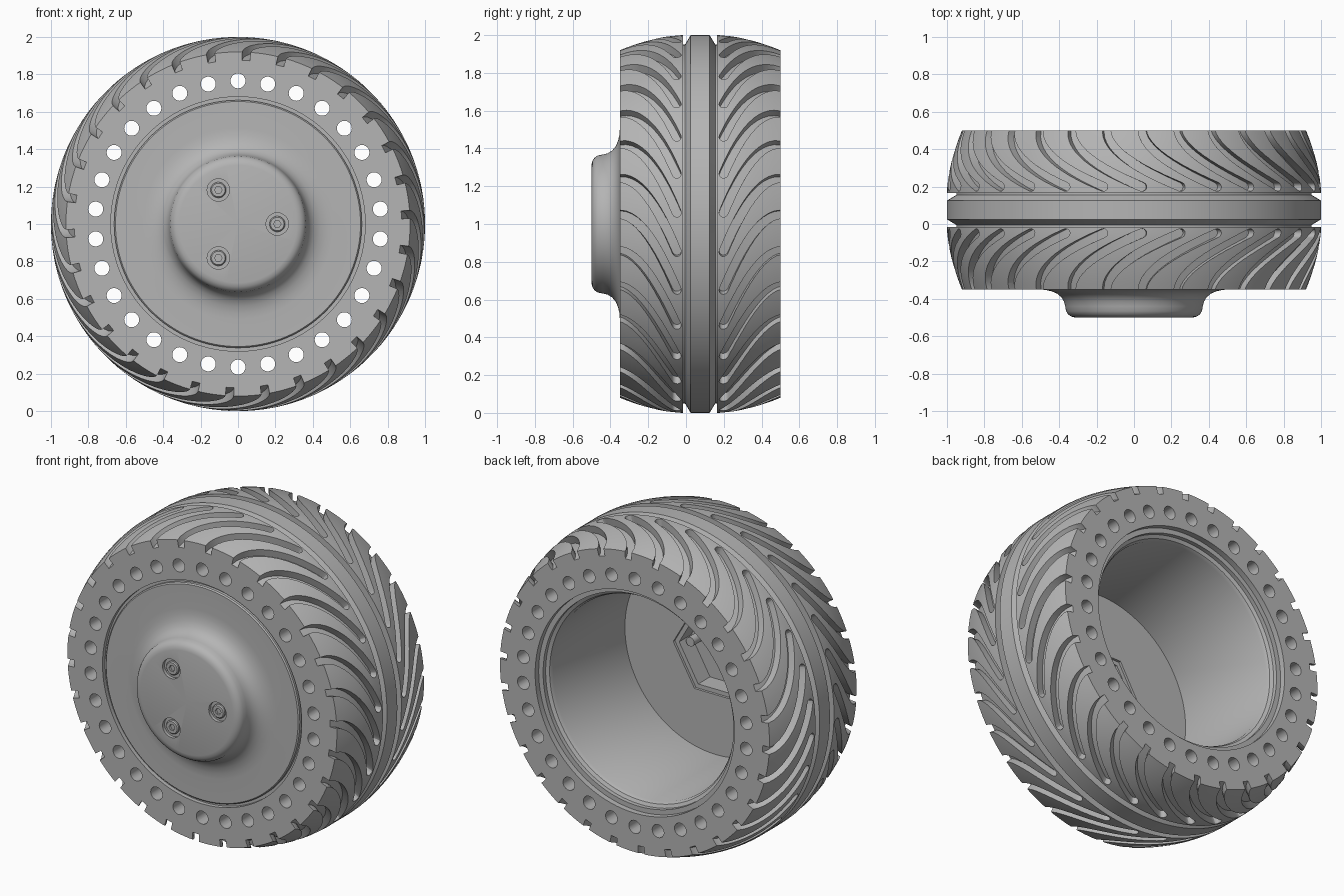
import bpy, bmesh
from math import sin, cos, pi, radians, sqrt

cube = bpy.data.objects.get("Cube")
if cube:
    bpy.data.objects.remove(cube, do_unlink=True)

GREY = (0.46, 0.46, 0.46, 1)
mat = bpy.data.materials.new("plain_grey")
mat.use_nodes = True
mat.diffuse_color = GREY
mat.node_tree.nodes["Principled BSDF"].inputs["Base Color"].default_value = GREY

MID = 0.075      # y of the tyre's middle plane
HALF = 0.425     # half the tyre width
COUNT = 30       # tread blocks and side holes


def polar(r, a, y, cx=0, cz=1):
    return (cx + r * cos(a), y, cz + r * sin(a))


def lathe(bm, profile, steps, cx=0, cz=1, closed=False):
    """Revolve (radius, y) points around an axis parallel to y."""
    rings = []
    for r, y in profile:
        if r == 0:
            rings.append([bm.verts.new((cx, y, cz))] * steps)
        else:
            rings.append([bm.verts.new(polar(r, 2 * pi * i / steps, y, cx, cz))
                          for i in range(steps)])
    pairs = list(zip(rings, rings[1:]))
    if closed:
        pairs.append((rings[-1], rings[0]))
    for a, b in pairs:
        for i in range(steps):
            j = (i + 1) % steps
            corners = list(dict.fromkeys((a[i], a[j], b[j], b[i])))
            if len(corners) > 2:
                bm.faces.new(corners)


def rod(bm, r, y0, y1, steps, cx, cz):
    lathe(bm, [(0, y0), (r, y0), (r, y1), (0, y1)], steps, cx, cz)


def finish(bm, name):
    bmesh.ops.recalc_face_normals(bm, faces=bm.faces[:])
    mesh = bpy.data.meshes.new(name)
    bm.to_mesh(mesh)
    bm.free()
    mesh.materials.append(mat)
    obj = bpy.data.objects.new(name, mesh)
    bpy.context.collection.objects.link(obj)
    return obj


def activate(obj):
    bpy.ops.object.select_all(action='DESELECT')
    obj.select_set(True)
    bpy.context.view_layer.objects.active = obj


def cut(obj, cutter):
    mod = obj.modifiers.new("cut", 'BOOLEAN')
    mod.operation = 'DIFFERENCE'
    mod.solver = 'MANIFOLD'
    mod.object = cutter
    activate(obj)
    bpy.ops.object.modifier_apply(modifier=mod.name)
    bpy.data.objects.remove(cutter, do_unlink=True)


def smooth(obj):
    activate(obj)
    bpy.ops.object.shade_smooth_by_angle(angle=radians(30))


# Tyre body: domed tread halves around a chamfered centre band
def tread_radius(v):
    return 1 - 0.08 * max(0, (v - 0.09) / 0.335) ** 1.7


half = [(0.68, HALF)]
for i in range(11):
    v = HALF - (HALF - 0.09) * i / 10
    half.append((tread_radius(v), v))
half += [(0.95, 0.09), (0.95, 0.08), (1.0, 0.05)]
profile = [(r, MID - v) for r, v in half] + [(r, MID + v) for r, v in reversed(half)]
bm = bmesh.new()
lathe(bm, profile, 180, closed=True)
tyre = finish(bm, "tyre")

# Swept tread grooves with rounded inner tips
TIP, SWEEP, WIDTH, DEPTH = 0.115, radians(25), 0.024, 0.045
stations = [-0.12, -0.06] + [i / 12 for i in range(12)] + [0.945, 0.97, 0.985, 0.995, 1]


def groove_path(t):
    return HALF + (TIP - HALF) * t, SWEEP * (1 - max(t, 0) ** 1.8)


def groove(bm, side, phase):
    rows = []
    for t in stations:
        v, a = groove_path(t)
        v2, a2 = groove_path(t + 0.01)
        dv, da = v2 - v, a2 - a
        size = sqrt(dv * dv + da * da)
        end = min(1, (1 - t) * 0.85 / WIDTH)
        w = max(0.005, WIDTH * sqrt(1 - (1 - end) ** 2))
        row = []
        for s, top in ((-1, 0), (1, 0), (1, 1), (-1, 1)):
            ov, oa = v - s * w * da / size, a + s * w * dv / size
            r = 1.06 if top else tread_radius(ov) - DEPTH
            row.append(bm.verts.new(polar(r, phase + oa, MID + side * ov)))
        rows.append(row)
    for p, q in zip(rows, rows[1:]):
        for i in range(4):
            j = (i + 1) % 4
            bm.faces.new((p[i], p[j], q[j], q[i]))
    bm.faces.new(rows[0])
    bm.faces.new(rows[-1])


# Grooves on both halves, and holes right through the sidewalls
bm = bmesh.new()
for k in range(COUNT):
    turn = 2 * pi * k / COUNT
    for side in (-1, 1):
        groove(bm, side, turn + radians(2.2))
    x, _, z = polar(0.765, turn + pi / 2, 0)
    rod(bm, 0.04, -0.5, 0.65, 24, x, z)
cut(tyre, finish(bm, "tread_cutter"))
smooth(tyre)

# Hub: domed front disc joined to a hollow drum with a stepped rear lip
bm = bmesh.new()
lathe(bm, [(0, -0.5), (0.315, -0.5), (0.335, -0.495), (0.352, -0.484), (0.363, -0.466),
           (0.368, -0.44), (0.374, -0.415), (0.388, -0.392), (0.41, -0.373),
           (0.44, -0.36), (0.475, -0.352), (0.51, -0.35), (0.655, -0.35),
           (0.662, -0.343), (0.662, -0.325), (0.7, -0.325), (0.7, 0.465),
           (0.65, 0.465), (0.65, 0.44), (0.63, 0.43), (0.62, 0.41),
           (0.62, -0.29), (0, -0.29)], 128)
hub = finish(bm, "hub")

# Bolt recesses in front, stepped six-sided pocket behind
bolt_spots = [polar(0.21, 2 * pi * k / 3, 0) for k in range(3)]
bm = bmesh.new()
for x, _, z in bolt_spots:
    rod(bm, 0.06, -0.55, -0.48, 32, x, z)
lathe(bm, [(0, -0.42), (0.26, -0.42), (0.26, -0.305), (0.29, -0.305),
           (0.29, -0.25), (0, -0.25)], 6)
cut(hub, finish(bm, "hub_cutter"))
smooth(hub)

# Bolts with hexagonal sockets and shanks reaching into the pocket
for k, (x, _, z) in enumerate(bolt_spots):
    bm = bmesh.new()
    lathe(bm, [(0, -0.495), (0.036, -0.495), (0.042, -0.489), (0.042, -0.46),
               (0.028, -0.46), (0.028, -0.34), (0, -0.34)], 32, x, z)
    bolt = finish(bm, f"bolt_{k + 1}")
    bm = bmesh.new()
    rod(bm, 0.02, -0.52, -0.475, 6, x, z)
    cut(bolt, finish(bm, "socket_cutter"))
    smooth(bolt)
